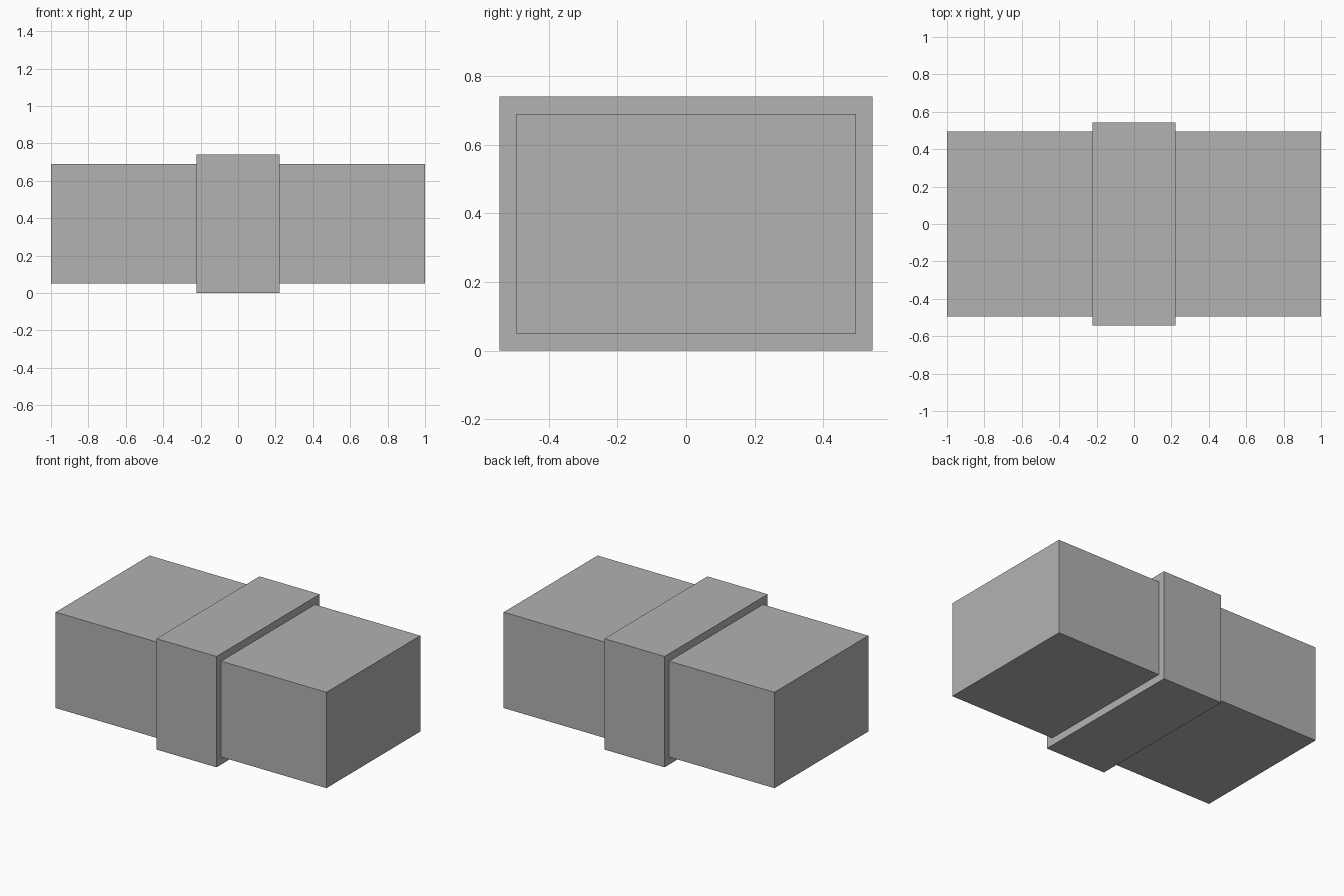
import bpy

default_cube = bpy.data.objects.get("Cube")
if default_cube:
    bpy.data.objects.remove(default_cube, do_unlink=True)

# Single plain grey finish
GREY = (0.447, 0.447, 0.447, 1.0)
grey = bpy.data.materials.new("plain_grey")
grey.use_nodes = True
grey.diffuse_color = GREY
shader = next(n for n in grey.node_tree.nodes if n.type == "BSDF_PRINCIPLED")
shader.inputs["Base Color"].default_value = GREY


def box(name, size, centre_z):
    """Flat-faced box centred on the vertical axis."""
    bpy.ops.mesh.primitive_cube_add(size=1, location=(0, 0, centre_z))
    part = bpy.context.object
    part.name = name
    part.scale = size
    bpy.ops.object.transform_apply(location=False, rotation=False, scale=True)
    part.data.materials.append(grey)
    return part


HEIGHT = 0.74

# Long block running side to side
box("main_block", (2.0, 0.99, 0.64), HEIGHT / 2)

# Wider band wrapped round the middle
box("middle_band", (0.445, 1.088, HEIGHT), HEIGHT / 2)
